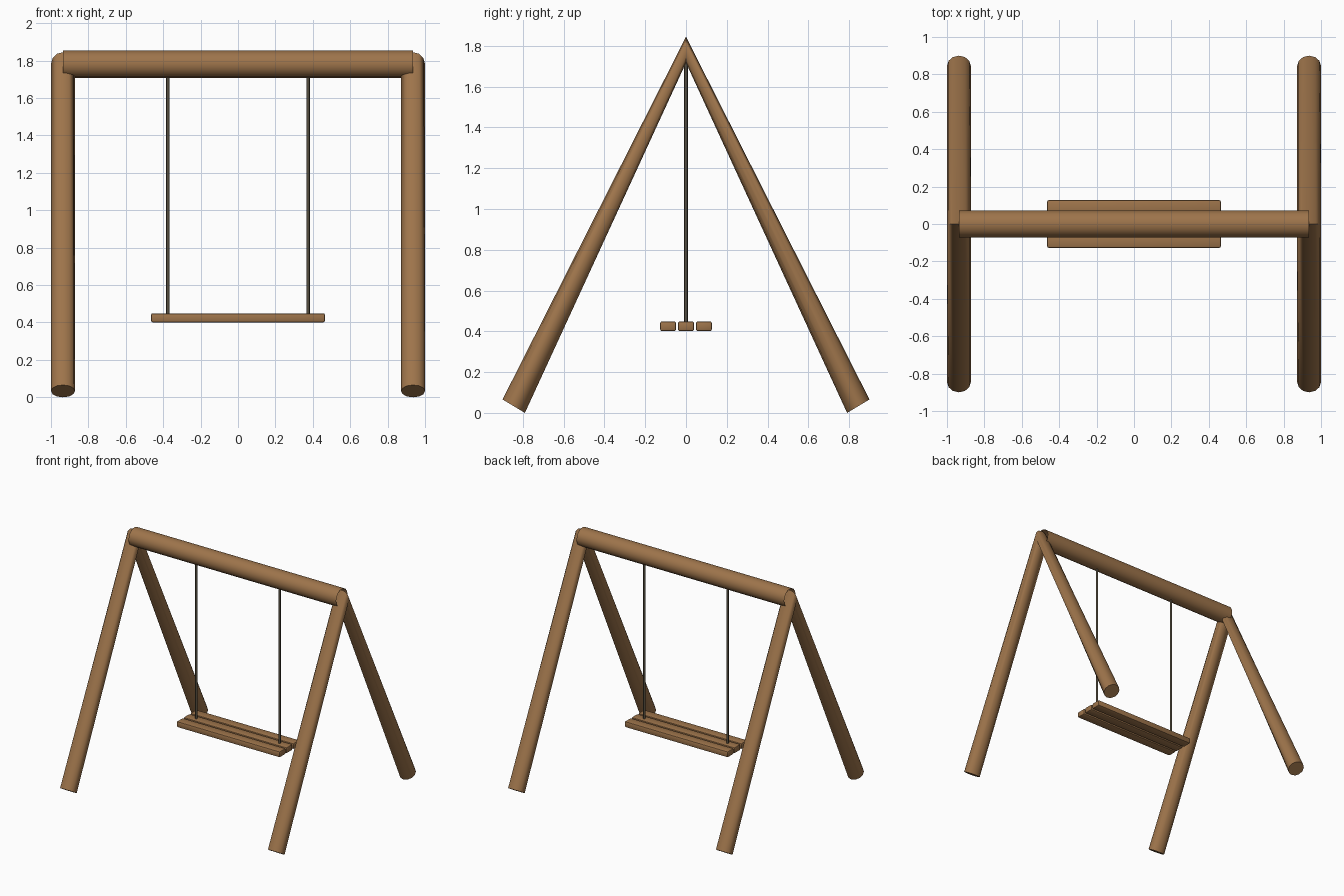
import bpy, bmesh, math
from mathutils import Vector

if "Cube" in bpy.data.objects:
    bpy.data.objects.remove(bpy.data.objects["Cube"])


def material(name, rgb):
    m = bpy.data.materials.new(name)
    m.diffuse_color = (*rgb, 1)
    m.use_nodes = True
    m.node_tree.nodes["Principled BSDF"].inputs["Base Color"].default_value = m.diffuse_color
    return m


WOOD = material("warm wood", (0.34, 0.175, 0.07))
ROPE = material("dark rope", (0.09, 0.075, 0.05))


def finish(name, bm, mat, angle=50):
    bmesh.ops.recalc_face_normals(bm, faces=bm.faces)
    me = bpy.data.meshes.new(name)
    bm.to_mesh(me)
    bm.free()
    me.materials.append(mat)
    ob = bpy.data.objects.new(name, me)
    bpy.context.collection.objects.link(ob)
    bpy.ops.object.select_all(action='DESELECT')
    ob.select_set(True)
    bpy.context.view_layer.objects.active = ob
    bpy.ops.object.shade_smooth_by_angle(angle=math.radians(angle))
    return ob


def tube(name, rings, radius, sides, mat, caps):
    """Skin a list of (centre, axis_u, axis_v) circles."""
    bm = bmesh.new()
    loops = []
    for c, u, v in rings:
        c, u, v = Vector(c), Vector(u), Vector(v)
        loops.append([bm.verts.new(c + radius * (u * math.cos(a) + v * math.sin(a)))
                      for a in (2 * math.pi * i / sides for i in range(sides))])
    for a, b in zip(loops, loops[1:]):
        for i in range(sides):
            j = (i + 1) % sides
            bm.faces.new((a[i], a[j], b[j], b[i]))
    if caps:
        bm.faces.new(loops[0])
        bm.faces.new(loops[-1])
    return finish(name, bm, mat)


X, Y, Z = (1, 0, 0), (0, 1, 0), (0, 0, 1)
LEG_X, TOP_Z, LEG_R = 0.936, 1.781, 0.064
tilt = math.radians(31)
c, s = math.cos(tilt), math.sin(tilt)

# A-frame at each end: one bent pole, its top ring upright at the ridge
for side, label in ((-1, "left"), (1, "right")):
    x = side * LEG_X
    foot = LEG_R * s
    tube(label + "_leg_frame",
         [((x, -0.845, foot), X, (0, -c, s)),
          ((x, 0, TOP_Z), X, Z),
          ((x, 0.845, foot), X, (0, c, s))],
         LEG_R, 12, WOOD, True)

# Top beam, an open-ended round pole
tube("top_beam", [((-0.935, 0, TOP_Z), Y, Z), ((0.935, 0, TOP_Z), Y, Z)],
     0.073, 16, WOOD, False)

# Ropes from beam to seat
for side, label in ((-1, "left"), (1, "right")):
    tube(label + "_rope", [((side * 0.375, 0, 0.43), X, Y),
                           ((side * 0.375, 0, 1.75), X, Y)],
         0.009, 8, ROPE, False)

# Seat of three rounded slats
for y, label in ((-0.088, "front"), (0, "middle"), (0.088, "back")):
    bm = bmesh.new()
    bmesh.ops.create_cube(bm, size=1)
    for v in bm.verts:
        v.co = Vector((v.co.x * 0.93, v.co.y * 0.078 + y, v.co.z * 0.048 + 0.425))
    bmesh.ops.bevel(bm, geom=bm.edges[:], offset=0.009, segments=2,
                    profile=0.5, affect='EDGES')
    finish(label + "_seat_slat", bm, WOOD, 40)
